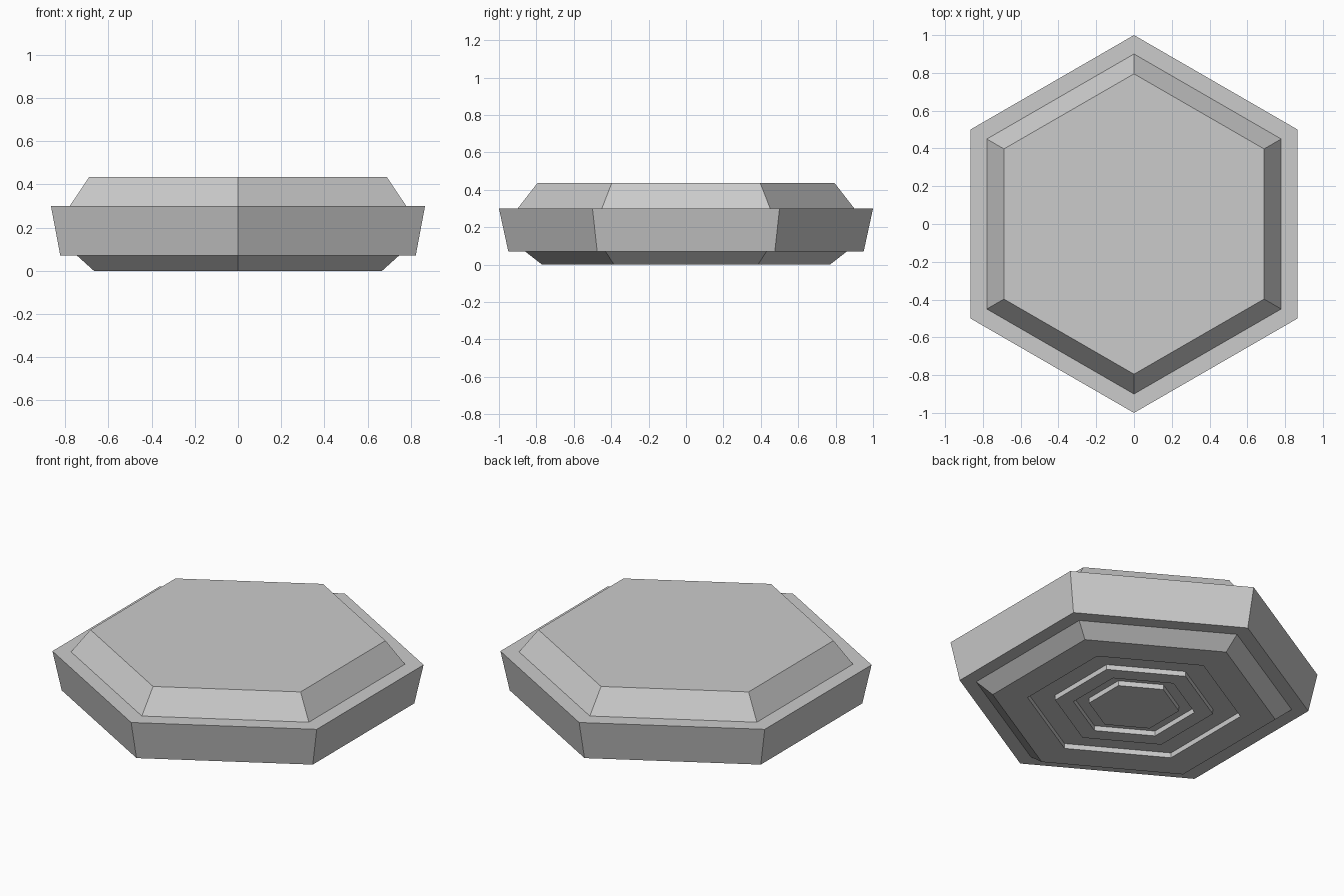
import bpy, bmesh
from math import sin, cos, radians

if "Cube" in bpy.data.objects:
    bpy.data.objects.remove(bpy.data.objects["Cube"])

SIDES = 6


def hex_solid(name, profile):
    """Sweep a (corner radius, z) profile round a hexagon and cap both ends."""
    bm = bmesh.new()
    rings = [[bm.verts.new((r * cos(radians(30 + 60 * i)), r * sin(radians(30 + 60 * i)), z))
              for i in range(SIDES)] for r, z in profile]
    for a, b in zip(rings, rings[1:]):
        for i in range(SIDES):
            j = (i + 1) % SIDES
            bm.faces.new((a[i], a[j], b[j], b[i]))
    bm.faces.new(rings[0])
    bm.faces.new(rings[-1])
    bmesh.ops.recalc_face_normals(bm, faces=bm.faces)
    mesh = bpy.data.meshes.new(name)
    bm.to_mesh(mesh)
    bm.free()
    obj = bpy.data.objects.new(name, mesh)
    bpy.context.collection.objects.link(obj)
    return obj


# Two ring grooves in the underside, listed from the centre outwards
GROOVE_DEPTH = 0.03
underside = []
for inner, outer in ((0.245, 0.33), (0.43, 0.58)):
    underside += [(inner, 0), (inner, GROOVE_DEPTH), (outer, GROOVE_DEPTH), (outer, 0)]

# Foot bevel, flared body wall, top ledge and raised bevelled top
outside = [(0.77, 0), (0.86, 0.07), (0.95, 0.07), (1.0, 0.30), (0.90, 0.30), (0.795, 0.435)]

hex_solid("hexagonal_tile", underside + outside)
